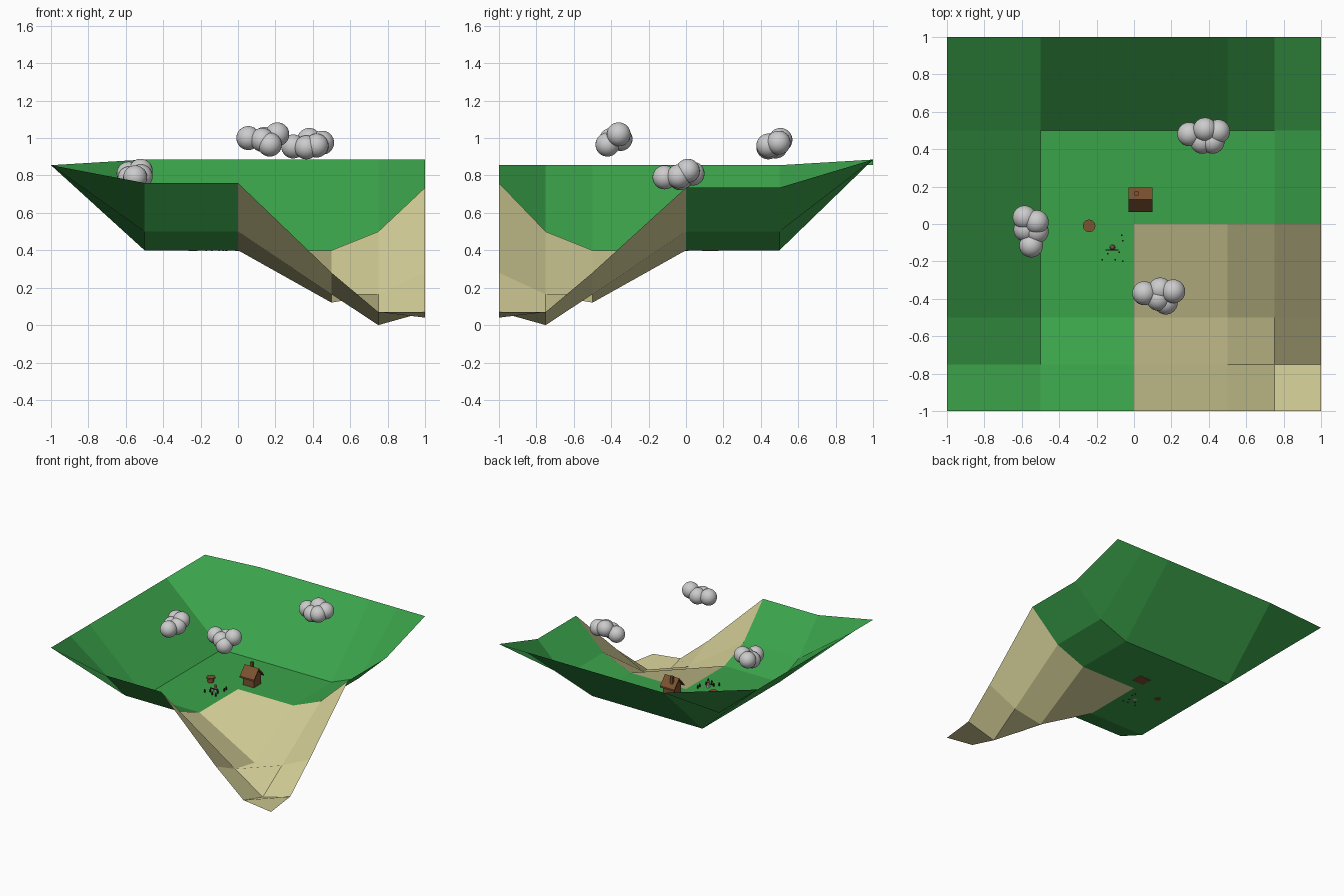
import bpy, bmesh
from math import radians
from mathutils import Matrix, Vector

if "Cube" in bpy.data.objects:
    bpy.data.objects.remove(bpy.data.objects["Cube"])


def material(name, rgb):
    m = bpy.data.materials.new(name)
    m.diffuse_color = (*rgb, 1)
    m.use_nodes = True
    m.node_tree.nodes["Principled BSDF"].inputs["Base Color"].default_value = m.diffuse_color
    return m


GRASS = material("grass", (0.044, 0.37, 0.07))
SAND = material("sand", (0.66, 0.62, 0.31))
WOOD = material("wood", (0.20, 0.085, 0.03))
DARK = material("dark_wood", (0.05, 0.02, 0.01))


def finish(name, bm, mats=(), smooth=False):
    me = bpy.data.meshes.new(name)
    bm.to_mesh(me)
    bm.free()
    for m in mats:
        me.materials.append(m)
    if smooth:
        me.shade_smooth()
    ob = bpy.data.objects.new(name, me)
    bpy.context.collection.objects.link(ob)
    return ob


def add_box(bm, centre, size):
    bmesh.ops.create_cube(bm, size=1, matrix=Matrix.Translation(centre) @ Matrix.Diagonal((*size, 1)))


def add_cylinder(bm, x, y, z0, z1, r0, r1, sides=12):
    bmesh.ops.create_cone(bm, cap_ends=True, segments=sides, radius1=r0, radius2=r1,
                          depth=z1 - z0, matrix=Matrix.Translation((x, y, (z0 + z1) / 2)))


# terrain: uneven grid of heights, open sheet, sandy front right quarter
xs = (-1, -0.5, 0, 0.5, 0.75, 1)
ys = (-1, -0.75, -0.5, 0, 0.5, 1)
heights = (
    (.855, .76, .76, .28, .07, .04),
    (.855, .50, .50, .165, .0, .07),
    (.855, .40, .40, .12, .165, .28),
    (.855, .40, .40, .40, .50, .735),
    (.855, .40, .40, .40, .50, .735),
    (.855, .885, .885, .885, .885, .885),
)
bm = bmesh.new()
grid = [[bm.verts.new((x, y, heights[j][i])) for i, x in enumerate(xs)] for j, y in enumerate(ys)]
for j in range(5):
    for i in range(5):
        f = bm.faces.new((grid[j][i], grid[j][i + 1], grid[j + 1][i + 1], grid[j + 1][i]))
        f.material_index = int(xs[i] >= 0 and ys[j] < 0)
finish("terrain", bm, (GRASS, SAND))

# clouds: clusters of overlapping balls
clouds = {
    "cloud_front": ((.055, -.37, 1.0), (.13, -.40, .99), (.14, -.35, .995), (.21, -.36, 1.02), (.17, -.42, .965)),
    "cloud_back": ((.295, .48, .955), (.38, .505, .99), (.45, .495, .975), (.365, .44, .95), (.42, .44, .96)),
    "cloud_left": ((-.585, .035, .81), (-.52, .01, .825), (-.52, -.04, .795), (-.58, -.03, .785), (-.55, -.115, .79)),
}
for name, balls in clouds.items():
    bm = bmesh.new()
    for c in balls:
        bmesh.ops.create_uvsphere(bm, u_segments=24, v_segments=16, radius=0.064,
                                  matrix=Matrix.Translation(c))
    finish(name, bm, smooth=True)

# hut walls with gable ends
hx, hy = 0.035, 0.13
bm = bmesh.new()
profile = [(-.045, .395), (.045, .395), (.045, .48), (0, .53), (-.045, .48)]
f = bm.faces.new([bm.verts.new((hx - .05, hy + y, z)) for y, z in profile])
ext = bmesh.ops.extrude_face_region(bm, geom=[f])
bmesh.ops.translate(bm, vec=(.10, 0, 0), verts=[g for g in ext["geom"] if isinstance(g, bmesh.types.BMVert)])
bmesh.ops.recalc_face_normals(bm, faces=bm.faces)
finish("hut_walls", bm, (WOOD,))

# hut roof: folded slab with ridge along x
bm = bmesh.new()
roof = [(-.065, .462), (0, .532), (.065, .462), (.065, .475), (0, .547), (-.065, .475)]
f = bm.faces.new([bm.verts.new((hx - .065, hy + y, z)) for y, z in roof])
ext = bmesh.ops.extrude_face_region(bm, geom=[f])
bmesh.ops.translate(bm, vec=(.13, 0, 0), verts=[g for g in ext["geom"] if isinstance(g, bmesh.types.BMVert)])
bmesh.ops.recalc_face_normals(bm, faces=bm.faces)
finish("hut_roof", bm, (WOOD,))

# chimney
bm = bmesh.new()
add_box(bm, (.013, .163, .535), (.022, .022, .06))
finish("chimney", bm, (WOOD,))

# round table on a thick stem
bm = bmesh.new()
add_cylinder(bm, -.24, -.01, .395, .43, .024, .024)
add_cylinder(bm, -.24, -.01, .43, .442, .034, .034)
finish("round_table", bm, (WOOD,))

# small standing figure: grey body, brown cap, outstretched arms
fx, fy = -.115, -.125
bm = bmesh.new()
add_cylinder(bm, fx, fy, .398, .435, .016, .01, 8)
finish("figure_body", bm)
bm = bmesh.new()
bmesh.ops.create_uvsphere(bm, u_segments=10, v_segments=6, radius=.012,
                          matrix=Matrix.Translation((fx, fy, .443)))
finish("figure_head", bm, (WOOD,))
bm = bmesh.new()
add_box(bm, (fx - .003, fy - .014, .422), (.07, .006, .006))
finish("figure_arms", bm, (DARK,))

# little stakes around the figure
bm = bmesh.new()
for x, y in ((-.17, -.19), (-.14, -.16), (-.10, -.19), (-.08, -.15), (-.06, -.20), (-.06, -.09), (-.065, -.06)):
    add_box(bm, (x, y, .41), (.008, .008, .03))
finish("stakes", bm, (DARK,))
